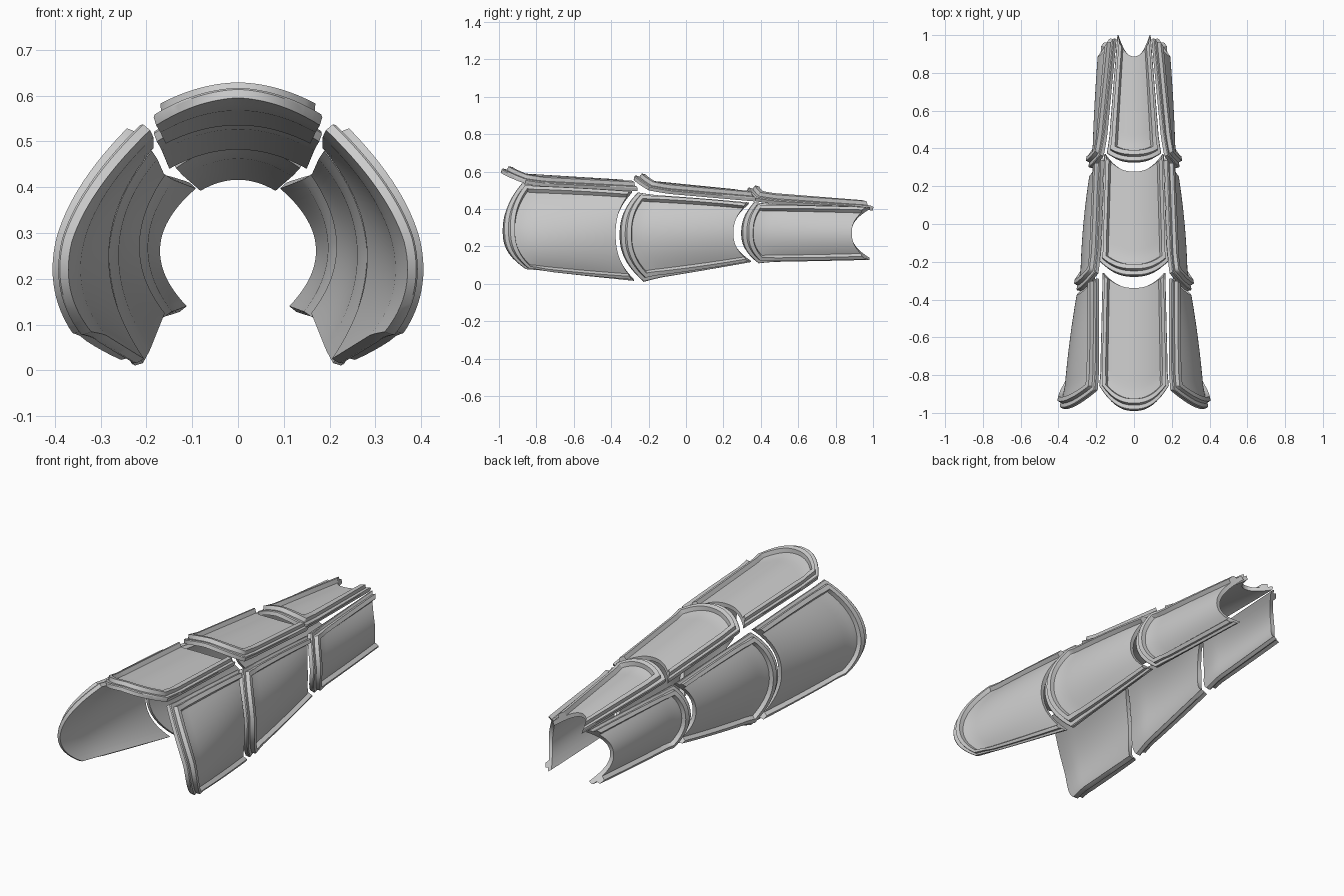
import bpy, bmesh, math
from mathutils import Vector

if "Cube" in bpy.data.objects:
    bpy.data.objects.remove(bpy.data.objects["Cube"])

AXIS_Z = 0.27          # height of the limb axis the plates wrap around
LOW, HIGH, PANEL = 0.024, 0.044, 0.022   # lip, raised rim and panel heights


def quad(a, m, b, u):
    """Smooth curve through a, m, b at u = -1, 0, 1."""
    return a * (u * (u - 1) / 2) + m * (1 - u * u) + b * (u * (u + 1) / 2)


def make_plate(name, front, back, yf, yb, flare, bulge, mirror):
    """front/back: three (x, z) section points; yf/yb: (start, centre, end) y of the edges."""
    F = [Vector(p) for p in front]
    B = [Vector(p) for p in back]

    def edge_y(ys, u):
        corner = ys[0] if u < 0 else ys[2]
        return ys[1] + (corner - ys[1]) * abs(u) ** 2.3

    def surf(u, v):
        y0, y1 = edge_y(yf, u), edge_y(yb, u)
        p = quad(*F, u).lerp(quad(*B, u), v)
        out = Vector((p.x, p.y - AXIS_Z)).normalized()
        lip = max(0.0, 1 - v * (y1 - y0) / 0.12) ** 1.4
        p = p + out * (flare * lip * (1 - 0.4 * abs(u)) + bulge * 4 * v * (1 - v) * (1 - u * u))
        return Vector((p.x, y0 + (y1 - y0) * v, p.y))

    def normal(u, v):
        e = 0.002
        du = surf(u + e, v) - surf(u - e, v)
        v0 = max(v, e)
        dv = surf(u, v0 + e) - surf(u, v0 - e)
        n = du.cross(dv).normalized()
        p = surf(u, v)
        return n if n.dot(Vector((p.x, 0, p.z - AXIS_Z))) > 0 else -n

    # grid lines: stepped rim on both sides and at the front, plain at the back
    width = sum((F[i + 1] - F[i]).length + (B[i + 1] - B[i]).length for i in range(2)) / 2
    length = yb[1] - yf[1]
    rim_u = [d * 2 / width for d in (0, 0.003, 0.014, 0.018, 0.034, 0.038)]
    rim_v = [d / length for d in (0, 0.004, 0.025, 0.031, 0.055, 0.061)]
    nu, nv = 24, 18
    lim = 1 - rim_u[-1]
    us = [-1 + d for d in rim_u] + [-lim + 2 * lim * i / nu for i in range(1, nu)] \
        + [1 - d for d in reversed(rim_u)]
    vs = rim_v + [rim_v[-1] + (1 - rim_v[-1]) * i / nv for i in range(1, nv + 1)]
    steps = [LOW * 0.8, LOW, LOW, HIGH, HIGH, PANEL]

    bm = bmesh.new()
    top, bot = [], []
    for i, u in enumerate(us):
        tr, br = [], []
        for j, v in enumerate(vs):
            k = min(i, len(us) - 1 - i, j, 5)
            p = surf(u, v)
            tr.append(bm.verts.new(p + normal(u, v) * steps[k]))
            br.append(bm.verts.new(p))
        top.append(tr)
        bot.append(br)
    I, J = len(us) - 1, len(vs) - 1
    for i in range(I):
        for j in range(J):
            for g in (top, bot):
                bm.faces.new((g[i][j], g[i + 1][j], g[i + 1][j + 1], g[i][j + 1]))
        for j in (0, J):
            bm.faces.new((top[i][j], top[i + 1][j], bot[i + 1][j], bot[i][j]))
    for j in range(J):
        for i in (0, I):
            bm.faces.new((top[i][j], top[i][j + 1], bot[i][j + 1], bot[i][j]))
    bmesh.ops.recalc_face_normals(bm, faces=bm.faces[:])
    me = bpy.data.meshes.new(name)
    bm.to_mesh(me)
    bm.free()
    ob = bpy.data.objects.new(name, me)
    bpy.context.collection.objects.link(ob)
    if mirror:
        ob.modifiers.new("mirror", 'MIRROR').use_mirror_merge = False
    bpy.ops.object.select_all(action='DESELECT')
    ob.select_set(True)
    bpy.context.view_layer.objects.active = ob
    bpy.ops.object.shade_smooth_by_angle(angle=math.radians(30))
    return ob


def top_plate(name, front, back, yf, yb):
    """front/back: (half width, edge z, centre z); yf/yb: (corner y, centre y)."""
    sec = lambda s: [(-s[0], s[1]), (0, s[2]), (s[0], s[1])]
    make_plate(name, sec(front), sec(back), (yf[0], yf[1], yf[0]), (yb[0], yb[1], yb[0]),
               0.02, 0.0, False)


# upper row of plates, front to back
top_plate("top_plate_front", (0.172, 0.525, 0.575), (0.158, 0.495, 0.535), (-0.86, -0.99), (-0.26, -0.34))
top_plate("top_plate_middle", (0.170, 0.490, 0.538), (0.150, 0.440, 0.482), (-0.20, -0.28), (0.37, 0.275))
top_plate("top_plate_back", (0.128, 0.432, 0.474), (0.082, 0.392, 0.416), (0.37, 0.325), (1.0, 0.885))

# side plates, front to back, mirrored to the other side
make_plate("side_plate_front",
           [(0.185, 0.515), (0.343, 0.28), (0.310, 0.09)],
           [(0.185, 0.485), (0.282, 0.26), (0.205, 0.025)],
           (-0.88, -0.98, -0.86), (-0.29, -0.38, -0.28), 0.02, 0.01, True)
make_plate("side_plate_middle",
           [(0.180, 0.470), (0.262, 0.26), (0.200, 0.025)],
           [(0.160, 0.425), (0.215, 0.27), (0.160, 0.125)],
           (-0.26, -0.355, -0.23), (0.335, 0.25, 0.345), 0.02, 0.012, True)
make_plate("side_plate_back",
           [(0.152, 0.420), (0.200, 0.27), (0.152, 0.125)],
           [(0.092, 0.397), (0.170, 0.27), (0.112, 0.140)],
           (0.36, 0.295, 0.385), (0.98, 0.885, 0.98), 0.02, 0.004, True)
